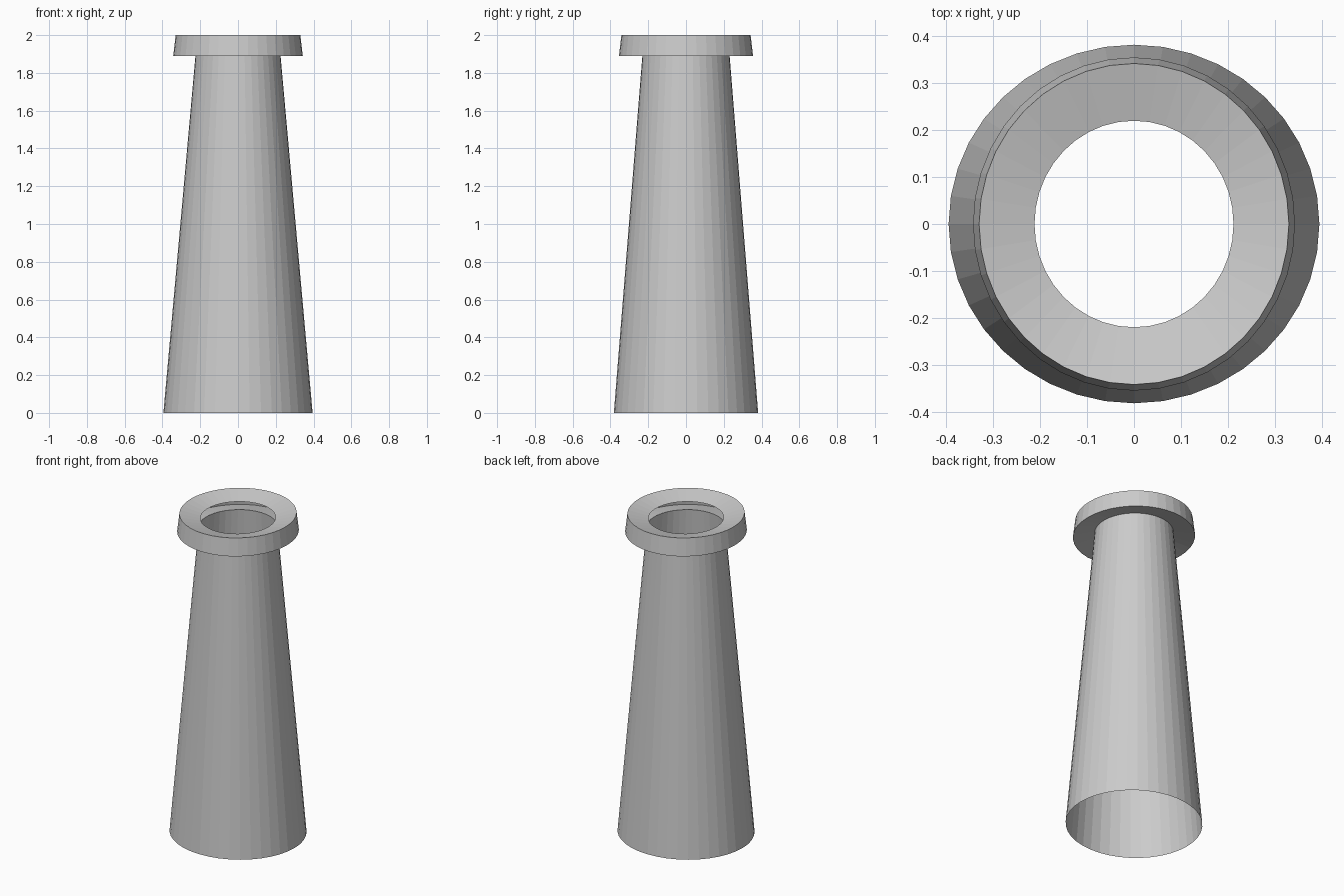
import bpy
import bmesh
from math import cos, sin, tau

SIDES = 40

cube = bpy.data.objects.get("Cube")
if cube:
    bpy.data.objects.remove(cube, do_unlink=True)

grey = bpy.data.materials.new("plain_grey")
grey.use_nodes = True
colour = (0.6, 0.6, 0.6, 1)
grey.diffuse_color = colour
grey.node_tree.nodes["Principled BSDF"].inputs["Base Color"].default_value = colour


def lathe(name, profile):
    """Open shell through elliptical rings, each given as (x radius, y radius, z)."""
    bm = bmesh.new()
    rings = [[bm.verts.new((rx * cos(tau * i / SIDES), ry * sin(tau * i / SIDES), z))
              for i in range(SIDES)] for rx, ry, z in profile]
    for low, high in zip(rings, rings[1:]):
        for i in range(SIDES):
            j = (i + 1) % SIDES
            bm.faces.new((low[i], low[j], high[j], high[i]))
    mesh = bpy.data.meshes.new(name)
    bm.to_mesh(mesh)
    bm.free()
    mesh.materials.append(grey)
    obj = bpy.data.objects.new(name, mesh)
    bpy.context.collection.objects.link(obj)
    return obj


# Tapered tube, open at both ends
body_top = (0.223, 0.229, 1.915)
lathe("tapered_body", [(0.395, 0.382, 0), body_top])

# Hollow collar: underside, outer wall, and dished top around the hole
lathe("top_collar", [body_top, (0.343, 0.355, 1.89),
                     (0.33, 0.342, 2), (0.212, 0.22, 1.97)])
